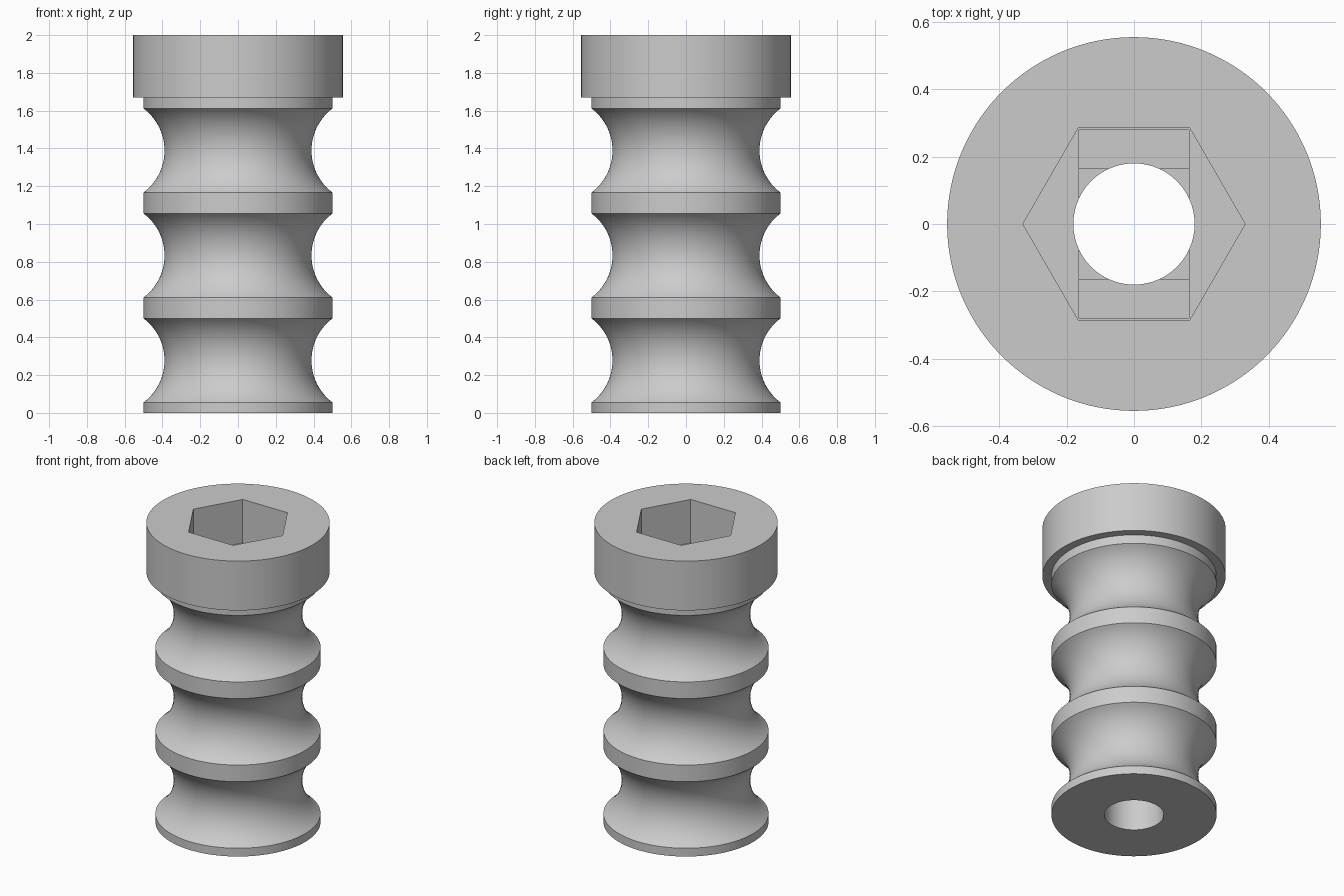
import bpy, bmesh, math
from mathutils import Matrix

cube = bpy.data.objects.get("Cube")
if cube:
    bpy.data.objects.remove(cube, do_unlink=True)

SEGMENTS = 128
HEAD_R, SHAFT_R, BORE_R = 0.555, 0.5, 0.18
HEAD_Z, TOP_Z = 1.67, 2.0
PITCH, GROOVE_R, GROOVE_OFFSET = 0.5556, 0.278, 0.667

grey = bpy.data.materials.new("grey metal")
grey.use_nodes = True
colour = (0.6, 0.6, 0.6, 1)
grey.diffuse_color = colour
grey.node_tree.nodes["Principled BSDF"].inputs["Base Color"].default_value = colour


def make_object(name, bm):
    bmesh.ops.recalc_face_normals(bm, faces=bm.faces)
    mesh = bpy.data.meshes.new(name)
    bm.to_mesh(mesh)
    bm.free()
    mesh.materials.append(grey)
    obj = bpy.data.objects.new(name, mesh)
    bpy.context.collection.objects.link(obj)
    return obj


# Half section: bore, base, three round grooves, then the wide head
profile = [(BORE_R, 0), (SHAFT_R, 0)]
half_angle = math.acos((GROOVE_OFFSET - SHAFT_R) / GROOVE_R)
for groove in range(3):
    centre = PITCH * (groove + 0.5)
    for i in range(25):
        a = half_angle * (i / 12 - 1)
        profile.append((GROOVE_OFFSET - GROOVE_R * math.cos(a),
                        centre + GROOVE_R * math.sin(a)))
profile += [(SHAFT_R, HEAD_Z), (HEAD_R, HEAD_Z), (HEAD_R, TOP_Z), (BORE_R, TOP_Z)]

bm = bmesh.new()
verts = [bm.verts.new((r, 0, z)) for r, z in profile]
edges = [bm.edges.new((v, verts[i - 1])) for i, v in enumerate(verts)]
bmesh.ops.spin(bm, geom=verts + edges, axis=(0, 0, 1), cent=(0, 0, 0),
               angle=math.tau, steps=SEGMENTS, use_merge=True)
bmesh.ops.remove_doubles(bm, verts=bm.verts, dist=0.0001)
bolt = make_object("grooved_bolt", bm)


# Socket: hexagon, then a slot and a square stepping down to the bore
def hex_cutter(floor):
    bm = bmesh.new()
    height = TOP_Z + 0.1 - floor
    bmesh.ops.create_cone(bm, cap_ends=True, segments=6, radius1=0.33, radius2=0.33,
                          depth=height, matrix=Matrix.Translation((0, 0, floor + height / 2))
                          @ Matrix.Rotation(math.pi / 2, 4, "Z"))
    return make_object("hex_cutter", bm)


def box_cutter(name, half_x, half_y, floor):
    bm = bmesh.new()
    height = 1.9 - floor
    bmesh.ops.create_cube(bm, size=1, matrix=Matrix.Translation((0, 0, floor + height / 2))
                          @ Matrix.Diagonal((2 * half_x, 2 * half_y, height, 1)))
    return make_object(name, bm)


cutters = [hex_cutter(1.71),
           box_cutter("slot_cutter", 0.163, 0.279, 1.69),
           box_cutter("square_cutter", 0.163, 0.163, 1.67)]
bpy.ops.object.select_all(action="DESELECT")
bpy.context.view_layer.objects.active = bolt
bolt.select_set(True)
for cutter in cutters:
    cutter.hide_render = True
    mod = bolt.modifiers.new(cutter.name, "BOOLEAN")
    mod.operation, mod.solver, mod.object = "DIFFERENCE", "EXACT", cutter
    bpy.ops.object.modifier_apply(modifier=mod.name)
    bpy.data.objects.remove(cutter, do_unlink=True)

# Smooth round walls with crisp rims
bpy.ops.object.shade_smooth_by_angle(angle=math.radians(30))
